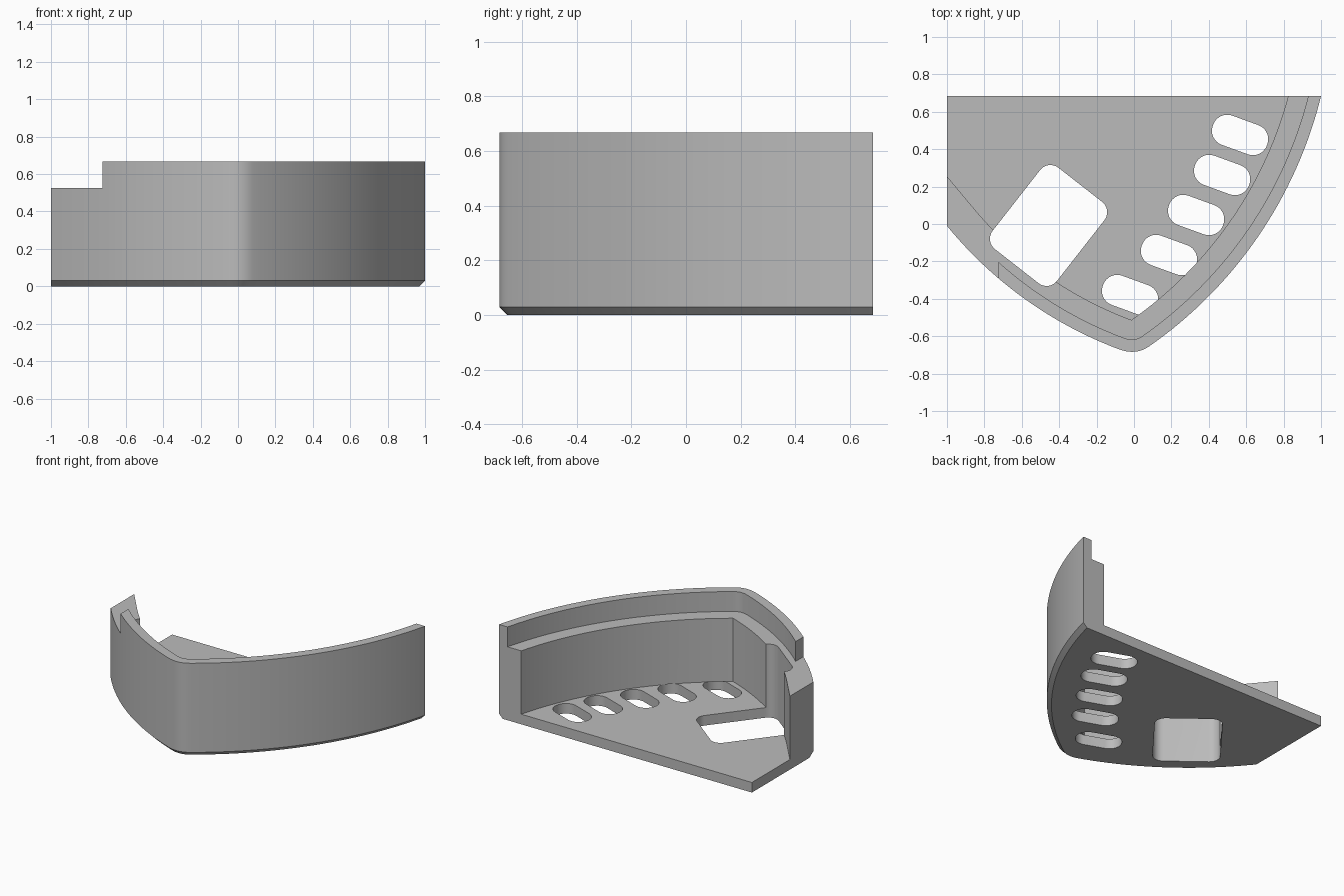
import bpy, bmesh, math
from mathutils import Vector

if "Cube" in bpy.data.objects:
    bpy.data.objects.remove(bpy.data.objects["Cube"])

HEIGHT, FLOOR, LEDGE, BACK = 0.667, 0.072, 0.525, 0.684
WALL, LIP, CHAMFER = 0.17, 0.066, 0.03


def arc(a, b, sag, n):
    """Arc from a to b, bulging to the right of travel."""
    a, b = Vector(a), Vector(b)
    half = (b - a).length / 2
    d = (b - a).normalized()
    left = Vector((-d.y, d.x))
    r = (half * half + sag * sag) / (2 * sag)
    c = (a + b) / 2 + left * (r - sag)
    t = math.asin(half / r)
    return [c + r * (math.sin(k) * d - math.cos(k) * left)
            for k in [-t + 2 * t * i / n for i in range(n + 1)]]


def shifted(pts, dist):
    """Shift an open path inward (left of travel)."""
    out = []
    for i, p in enumerate(pts):
        t = (pts[min(i + 1, len(pts) - 1)] - pts[max(i - 1, 0)]).normalized()
        out.append(p + dist * Vector((-t.y, t.x)))
    return out


def offset(pts, dist):
    """Shifted path without folded or doubled points."""
    out = []
    for q in shifted(pts, dist):
        if min((q - o).length for o in pts) > dist - 0.003:
            if not out or (q - out[-1]).length > 0.004:
                out.append(q)
    return out


def loft(name, rings):
    """Closed solid from counter-clockwise (points, z) rings, bottom to top."""
    bm = bmesh.new()
    loops = [[bm.verts.new((p[0], p[1], z)) for p in pts] for pts, z in rings]
    n = len(loops[0])
    bm.faces.new(loops[0][::-1])
    bm.faces.new(loops[-1])
    for lo, hi in zip(loops, loops[1:]):
        for i in range(n):
            j = (i + 1) % n
            bm.faces.new((lo[i], lo[j], hi[j], hi[i]))
    bm.normal_update()
    mesh = bpy.data.meshes.new(name)
    bm.to_mesh(mesh)
    bm.free()
    obj = bpy.data.objects.new(name, mesh)
    bpy.context.scene.collection.objects.link(obj)
    return obj


def rounded_rect(cx, cy, a, b, r, angle, n=8):
    """Rotated rectangle outline with half sizes a, b and corner radius r."""
    ca, sa = math.cos(angle), math.sin(angle)
    pts = []
    for k, (sx, sy) in enumerate([(1, 1), (-1, 1), (-1, -1), (1, -1)]):
        for i in range(n + 1):
            t = math.pi / 2 * (k + i / n)
            x = sx * (a - r) + r * math.cos(t)
            y = sy * (b - r) + r * math.sin(t)
            pts.append((cx + x * ca - y * sa, cy + x * sa + y * ca))
    return pts


def volume(mesh):
    bm = bmesh.new()
    bm.from_mesh(mesh)
    v = bm.calc_volume(signed=True)
    bm.free()
    return v


def cut(obj, pts, z0, z1):
    """Subtract a prism, keeping only a result of sensible volume."""
    cutter = loft("cutter", [(pts, z0), (pts, z1)])
    cutter.hide_render = True
    before = volume(obj.data)
    for solver in ("EXACT", "MANIFOLD", "FLOAT"):
        mod = obj.modifiers.new("cut", "BOOLEAN")
        mod.operation, mod.solver, mod.object = "DIFFERENCE", solver, cutter
        bpy.context.view_layer.update()
        graph = bpy.context.evaluated_depsgraph_get()
        mesh = bpy.data.meshes.new_from_object(obj.evaluated_get(graph))
        obj.modifiers.remove(mod)
        if before * 0.1 < volume(mesh) < before - 1e-5:
            obj.data = mesh
            break
    bpy.data.objects.remove(cutter)


# Curved outer wall line: left arc, rounded tip, right arc
p0, ctrl, p1 = Vector((-0.08, -0.67)), Vector((0.01, -0.703)), Vector((0.08, -0.655))
tip = [p0 * (1 - t) ** 2 + ctrl * 2 * t * (1 - t) + p1 * t * t
       for t in [i / 8 for i in range(1, 8)]]
outline = arc((-1, -0.01), p0, 0.075, 24) + tip + arc(p1, (1, BACK), 0.148, 32)

# Same line run past both ends, for the inner cuts
first = outline[0] + (outline[0] - outline[1]).normalized() * 0.3
last = outline[-1] + (outline[-1] - outline[-2]).normalized() * 0.3
extended = [first] + outline + [last]

# Solid body with a chamfered lower edge along the curve
bottom = shifted(outline, CHAMFER)
bottom[0] = Vector((-1, 0.035))
bottom[-1] = Vector((1 - CHAMFER, BACK))
back_left = [Vector((-1, BACK))]
body = loft("corner_tray", [(bottom + back_left, 0),
                            (outline + back_left, CHAMFER),
                            (outline + back_left, HEIGHT)])

# Cavity above the floor, ledge behind the lip, lowered left end
far = [Vector((1.2, 1.3)), Vector((-1.3, 1.3))]
cut(body, offset(extended, WALL) + far, FLOOR, 1)
cut(body, offset(extended, LIP) + far, LEDGE, 1)
cut(body, [(-1.5, -1), (-0.725, -1), (-0.725, 1), (-1.5, 1)], LEDGE, 1)

# Square opening through the floor and the ledge
cut(body, rounded_rect(-0.457, -0.008, 0.276, 0.218, 0.07, math.radians(52)), -0.1, LEDGE + 0.001)

# Row of vent slots
for cx, cy in [(0.567, 0.476), (0.471, 0.262), (0.332, 0.048),
               (0.187, -0.166), (-0.021, -0.38)]:
    cut(body, rounded_rect(cx, cy, 0.154, 0.083, 0.08, math.radians(-20)), -0.1, FLOOR + 0.001)

# Single grey finish
grey = bpy.data.materials.new("grey")
grey.diffuse_color = (0.5, 0.5, 0.5, 1)
grey.use_nodes = True
grey.node_tree.nodes["Principled BSDF"].inputs["Base Color"].default_value = grey.diffuse_color
body.data.materials.clear()
body.data.materials.append(grey)
for poly in body.data.polygons:
    poly.material_index = 0

bpy.ops.object.select_all(action="DESELECT")
body.select_set(True)
bpy.context.view_layer.objects.active = body
bpy.ops.object.shade_smooth_by_angle(angle=math.radians(25))
